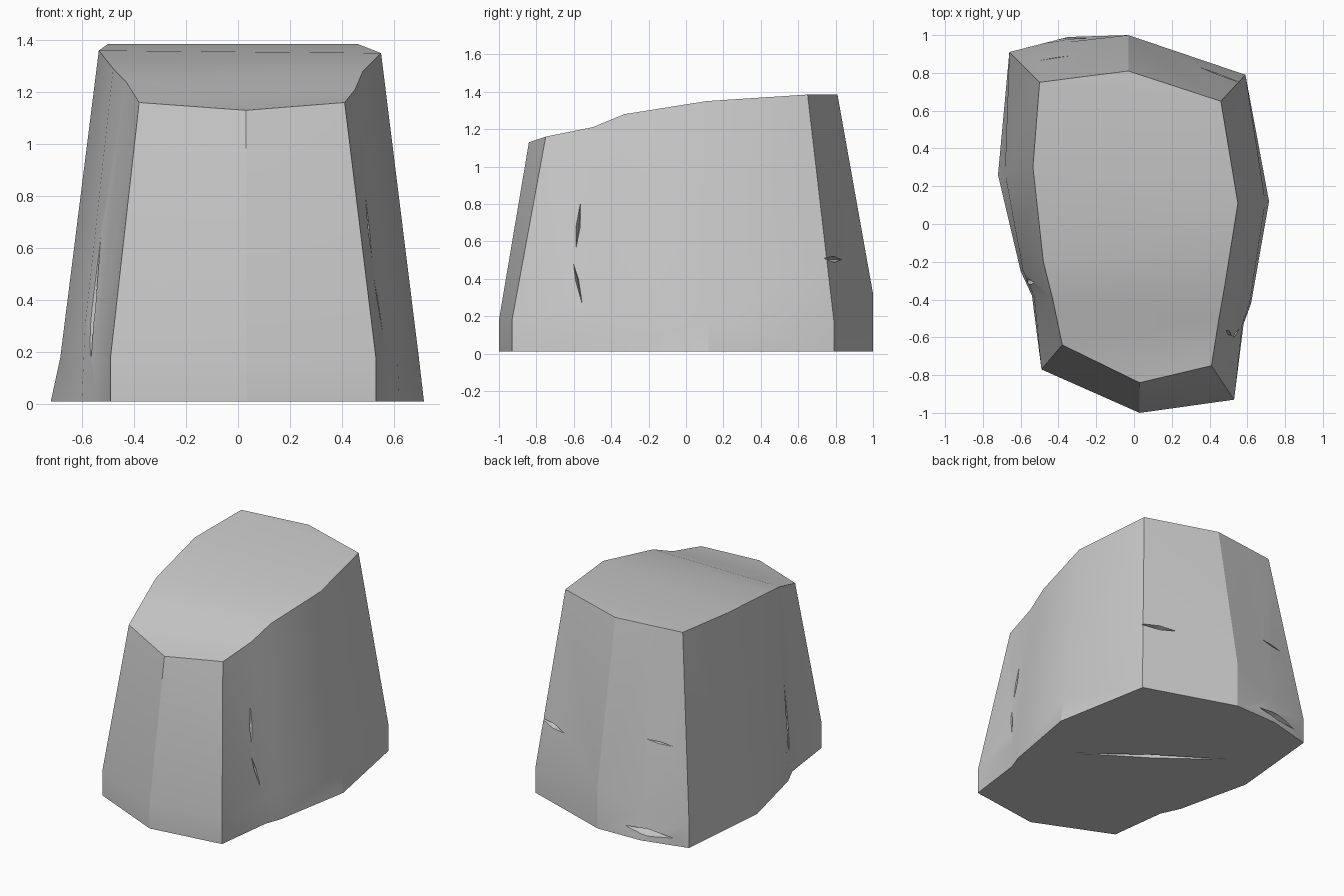
import bpy, bmesh
from mathutils import Vector

if "Cube" in bpy.data.objects:
    bpy.data.objects.remove(bpy.data.objects["Cube"])

# Rock columns, counter-clockwise from the front tip:
# base x, base y, top x, top y, top z, knee height, knee inward lean
columns = [
    (0.03, -1.00, 0.03, -0.84, 1.13, 0.18, 0.0),
    (0.53, -0.93, 0.41, -0.75, 1.16, 0.18, 0.0),
    (0.58, -0.53, 0.45, -0.50, 1.21, 0.18, 0.05),
    (0.62, -0.42, 0.48, -0.33, 1.28, 0.18, 0.05),
    (0.715, 0.12, 0.55, 0.11, 1.35, 0.18, 0.12),
    (0.59, 0.79, 0.46, 0.65, 1.385, 0.18, 0.0),
    (-0.03, 1.00, -0.03, 0.81, 1.385, 0.32, 0.0),
    (-0.35, 0.99, -0.27, 0.78, 1.385, 0.20, 0.12),
    (-0.66, 0.91, -0.50, 0.75, 1.385, 0.18, 0.0),
    (-0.72, 0.26, -0.535, 0.30, 1.36, 0.18, 0.2),
    (-0.60, -0.25, -0.48, -0.20, 1.29, 0.30, 0.1),
    (-0.54, -0.38, -0.43, -0.40, 1.24, 0.30, 0.1),
    (-0.49, -0.77, -0.38, -0.64, 1.16, 0.18, 0.0),
]


def mesh_object(name, bm):
    bmesh.ops.recalc_face_normals(bm, faces=bm.faces)
    me = bpy.data.meshes.new(name)
    bm.to_mesh(me)
    bm.free()
    ob = bpy.data.objects.new(name, me)
    bpy.context.collection.objects.link(ob)
    return ob


# Rock body: base, knee and top rings
bm = bmesh.new()
base, knee, top = [], [], []
for bx, by, tx, ty, tz, kz, k in columns:
    base.append(bm.verts.new((bx, by, 0.01)))
    knee.append(bm.verts.new((bx + (tx - bx) * k, by + (ty - by) * k, kz)))
    top.append(bm.verts.new((tx, ty, tz)))
n = len(columns)
for low, high in ((base, knee), (knee, top)):
    for i in range(n):
        j = (i + 1) % n
        bm.faces.new((low[i], low[j], high[j], high[i]))
bm.faces.new(base[::-1])

# Sloping top in strips running across the rock
bm.faces.new((top[0], top[1], top[12]))
for r, l in ((1, 12), (2, 11), (3, 10), (4, 9)):
    bm.faces.new((top[r], top[r + 1], top[l - 1], top[l]))
bm.faces.new((top[5], top[6], top[7], top[8]))
bmesh.ops.triangulate(bm, faces=bm.faces[:])
rock = mesh_object("rock", bm)


# Chipped cracks: slim double-pointed wedges cut from the surface
def cut_crack(a, b, inward, width, depth):
    a, b, d = Vector(a), Vector(b), Vector(inward).normalized()
    side = (b - a).cross(d).normalized() * width
    mid = (a + b) / 2
    bm = bmesh.new()
    pts = [bm.verts.new(p) for p in
           (a, b, mid + side - d * 0.03, mid - side - d * 0.03, mid + d * depth)]
    va, vb, s, t, e = pts
    for f in ((va, s, t), (vb, t, s), (va, t, e), (va, e, s), (vb, s, e), (vb, e, t)):
        bm.faces.new(f)
    cutter = mesh_object("crack_cutter", bm)
    cutter.hide_render = True
    cutter.hide_set(True)
    mod = rock.modifiers.new("crack", 'BOOLEAN')
    mod.operation = 'DIFFERENCE'
    mod.solver = 'EXACT'
    mod.object = cutter


cut_crack((0.51, -0.56, 0.88), (0.555, -0.60, 0.48), (-1, 0.1, 0), 0.025, 0.08)
cut_crack((0.545, -0.62, 0.55), (0.57, -0.55, 0.24), (-1, 0.1, 0), 0.02, 0.06)
cut_crack((0.59, 0.74, 0.51), (0.32, 0.86, 0.50), (-0.4, -1, 0), 0.025, 0.08)
cut_crack((-0.62, 0.88, 0.64), (-0.22, 0.94, 0.67), (0.1, -1, 0), 0.02, 0.06)
cut_crack((-0.56, -0.30, 0.08), (-0.53, -0.31, 0.66), (1, 0.2, 0), 0.02, 0.06)
cut_crack((-0.58, 0.94, 0.06), (-0.20, 1.00, 0.08), (0.1, -1, 0), 0.03, 0.08)
cut_crack((-0.45, 0.45, 0.01), (0.40, -0.15, 0.01), (0, 0, 1), 0.03, 0.06)

bpy.context.view_layer.objects.active = rock
rock.select_set(True)
bpy.ops.object.shade_smooth_by_angle(angle=0.35)
